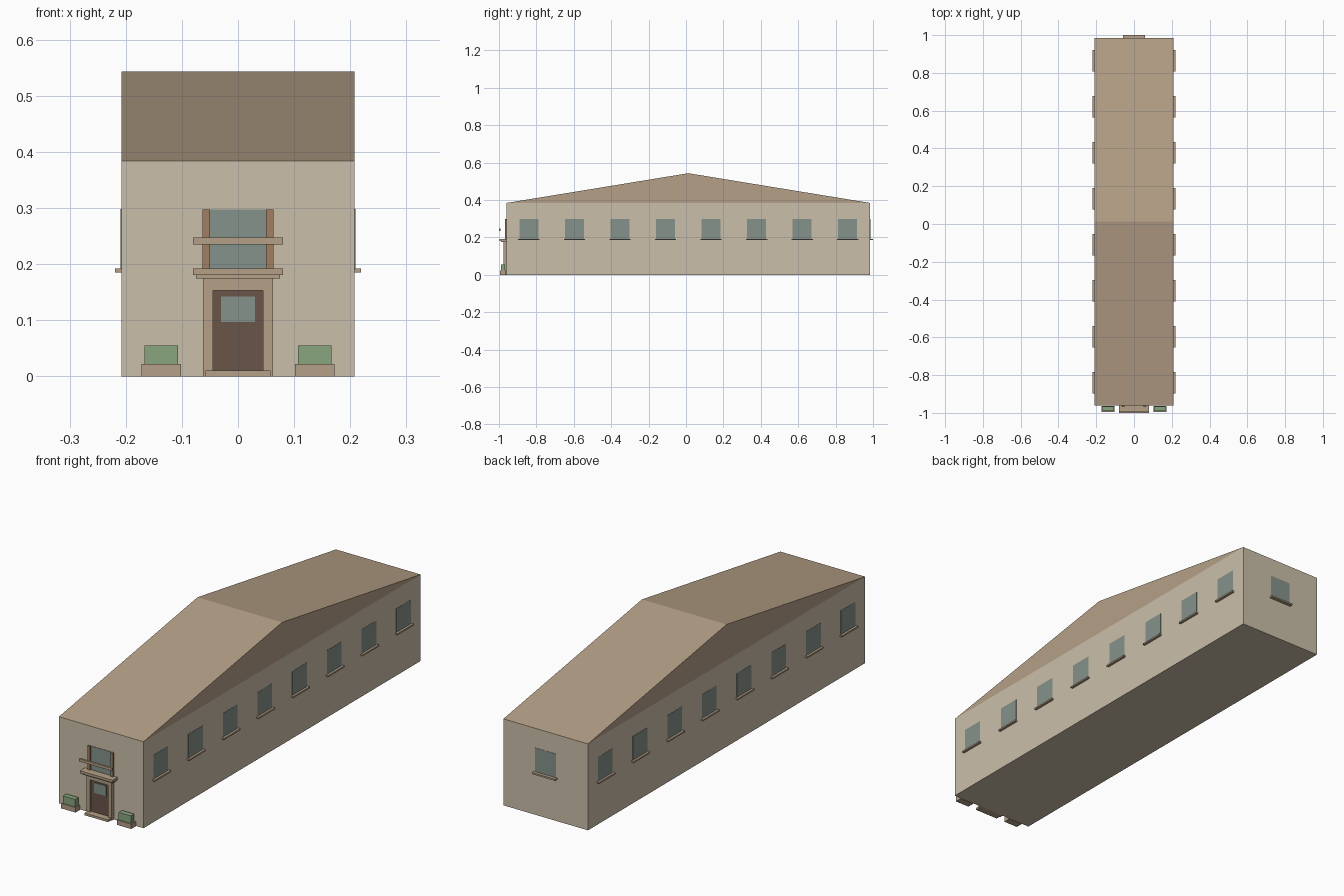
import bpy, bmesh

if "Cube" in bpy.data.objects:
    bpy.data.objects.remove(bpy.data.objects["Cube"])

def material(name, r, g, b):
    m = bpy.data.materials.new(name)
    m.diffuse_color = (r, g, b, 1)
    m.use_nodes = True
    m.node_tree.nodes["Principled BSDF"].inputs["Base Color"].default_value = m.diffuse_color
    return m

WALL = material("cream_wall", 0.60, 0.52, 0.40)
ROOF = material("tan_roof", 0.46, 0.35, 0.24)
TRIM = material("tan_trim", 0.46, 0.35, 0.24)
WOOD = material("orange_wood", 0.36, 0.21, 0.12)
DOOR = material("brown_door", 0.14, 0.09, 0.065)
GLASS = material("grey_glass", 0.24, 0.29, 0.26)
GREEN = material("leaf_green", 0.25, 0.38, 0.21)

HALF_W, FRONT, BACK, EAVE, RIDGE = 0.208, -0.96, 0.985, 0.384, 0.543

def box(name, x, y, z, mat):
    """Box from (min, max) ranges on each axis."""
    bm = bmesh.new()
    bmesh.ops.create_cube(bm, size=1)
    for v in bm.verts:
        v.co = [r[0] if c < 0 else r[1] for c, r in zip(v.co, (x, y, z))]
    return finish(name, bm, mat)

def finish(name, bm, mat):
    bmesh.ops.recalc_face_normals(bm, faces=bm.faces)
    me = bpy.data.meshes.new(name)
    bm.to_mesh(me)
    bm.free()
    me.materials.append(mat)
    ob = bpy.data.objects.new(name, me)
    bpy.context.collection.objects.link(ob)
    return ob

def mirrored(ob):
    """Repeat a part on the other side of x = 0."""
    ob.modifiers.new("mirror", "MIRROR").use_bisect_axis[0] = False
    return ob

# Main walls
box("walls", (-HALF_W, HALF_W), (FRONT, BACK), (0, EAVE), WALL)

# Gabled roof, ridge running across the building
bm = bmesh.new()
profile = [(FRONT, EAVE), (BACK, EAVE), ((FRONT + BACK) / 2, RIDGE)]
face = bm.faces.new([bm.verts.new((-HALF_W, y, z)) for y, z in profile])
ext = bmesh.ops.extrude_face_region(bm, geom=[face])
bmesh.ops.translate(bm, vec=(2 * HALF_W, 0, 0),
                    verts=[v for v in ext["geom"] if isinstance(v, bmesh.types.BMVert)])
if face.is_valid is False or len(bm.faces) < 5:
    bm.faces.new([v for v in bm.verts if v.co.x < 0])
finish("roof", bm, ROOF)

# Side windows with sills
for i in range(8):
    y = -0.84 + i * 0.2435
    mirrored(box(f"side_window_{i + 1}", (HALF_W - 0.004, HALF_W + 0.001),
                 (y - 0.051, y + 0.051), (0.191, 0.298), GLASS))
    mirrored(box(f"side_sill_{i + 1}", (HALF_W - 0.004, 0.219),
                 (y - 0.057, y + 0.057), (0.185, 0.192), TRIM))

# Back window with sill
box("back_window", (-0.051, 0.051), (BACK - 0.004, BACK + 0.001), (0.191, 0.298), GLASS)
box("back_sill", (-0.057, 0.057), (BACK - 0.004, 1.0), (0.185, 0.192), TRIM)

# Entrance: step, jambs, lintel, door and door glass
box("door_step", (-0.058, 0.058), (-0.995, FRONT), (0, 0.010), TRIM)
mirrored(box("door_jamb", (0.045, 0.062), (-0.975, FRONT), (0, 0.153), TRIM))
box("door_lintel", (-0.062, 0.062), (-0.975, FRONT), (0.153, 0.175), TRIM)
box("door", (-0.045, 0.045), (-0.966, FRONT), (0.010, 0.153), DOOR)
box("door_glass", (-0.030, 0.030), (-0.968, FRONT), (0.097, 0.142), GLASS)

# Canopy above the door, doubling as a balcony floor
box("canopy_lower", (-0.075, 0.075), (-0.988, FRONT), (0.174, 0.181), TRIM)
box("canopy_upper", (-0.080, 0.080), (-0.996, FRONT), (0.181, 0.192), TRIM)

# Balcony opening and rail
box("balcony_glass", (-0.050, 0.050), (-0.962, FRONT), (0.192, 0.297), GLASS)
mirrored(box("balcony_post", (0.050, 0.063), (-0.968, FRONT), (0.192, 0.297), WOOD))
box("balcony_rail", (-0.080, 0.080), (-1.0, -0.991), (0.235, 0.247), TRIM)

# Planters with clipped hedges
mirrored(box("planter", (0.102, 0.172), (-0.995, FRONT - 0.003), (0, 0.022), TRIM))
mirrored(box("hedge", (0.107, 0.167), (-0.990, FRONT - 0.007), (0.022, 0.055), GREEN))
